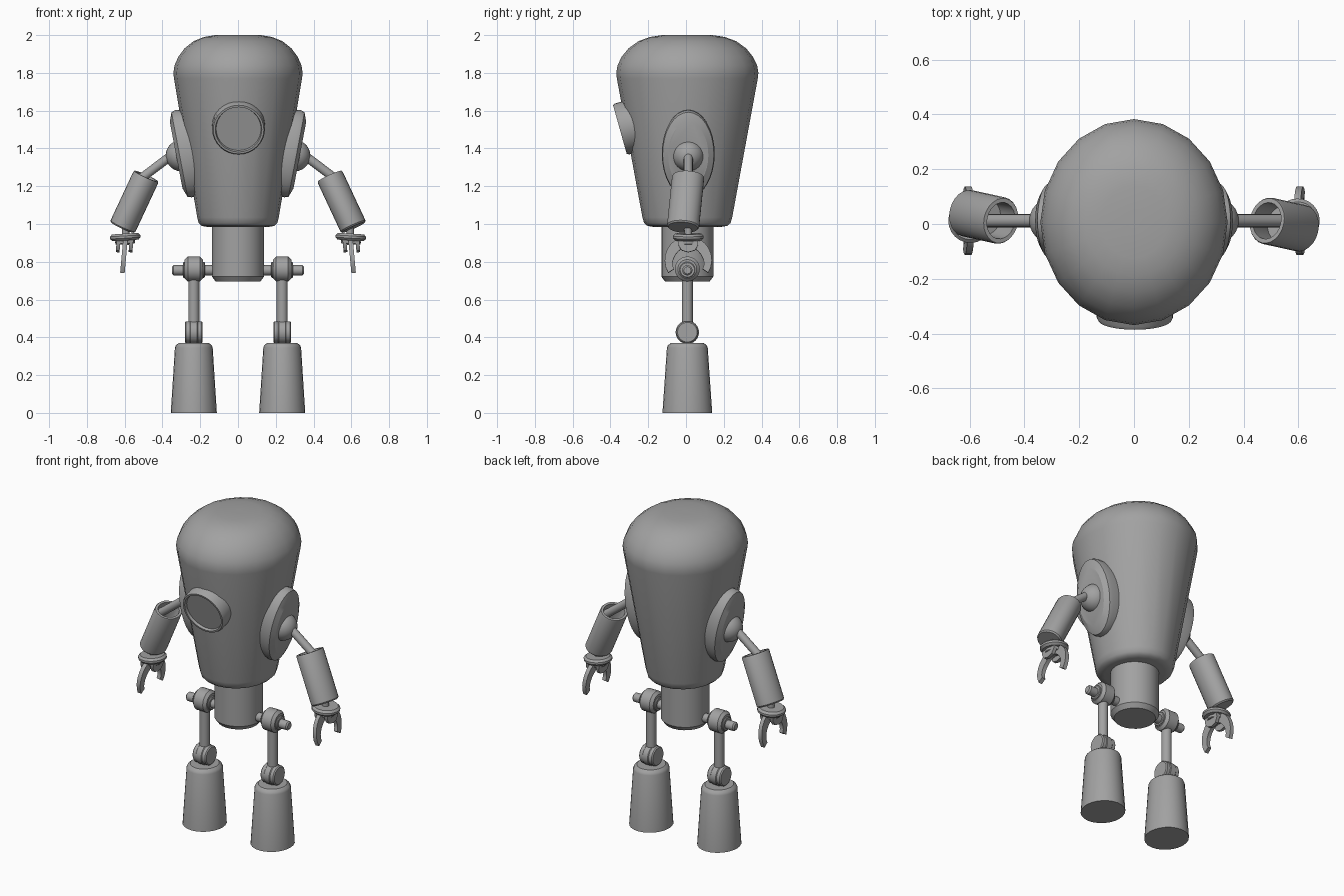
import bpy, bmesh, math
from mathutils import Matrix, Vector

if "Cube" in bpy.data.objects:
    bpy.data.objects.remove(bpy.data.objects["Cube"], do_unlink=True)

grey = bpy.data.materials.new("metal_grey")
grey.use_nodes = True
grey.diffuse_color = (0.36, 0.36, 0.36, 1)
grey.node_tree.nodes["Principled BSDF"].inputs["Base Color"].default_value = (0.36, 0.36, 0.36, 1)
MID = 0.007  # depth of the centre line


def finish(name, bm, matrix, angle=35):
    bmesh.ops.recalc_face_normals(bm, faces=bm.faces)
    mesh = bpy.data.meshes.new(name)
    bm.to_mesh(mesh)
    bm.free()
    mesh.transform(matrix)
    mesh.materials.append(grey)
    ob = bpy.data.objects.new(name, mesh)
    bpy.context.collection.objects.link(ob)
    bpy.ops.object.select_all(action='DESELECT')
    ob.select_set(True)
    bpy.context.view_layer.objects.active = ob
    bpy.ops.object.shade_smooth_by_angle(angle=math.radians(angle))
    return ob


def lathe(name, profile, at=(0, MID, 0), axis=(0, 0, 1), sx=1, sy=1, segs=24, base=None, angle=35):
    """Spin (radius, height) points about an axis; both ends are capped."""
    bm = bmesh.new()
    rings = []
    for r, h in profile:
        turns = [2 * math.pi * i / segs for i in range(segs)]
        rings.append([bm.verts.new((r * sx * math.sin(a), r * sy * math.cos(a), h)) for a in turns])
    for low, high in zip(rings, rings[1:]):
        for i in range(segs):
            j = (i + 1) % segs
            bm.faces.new((low[i], low[j], high[j], high[i]))
    bm.faces.new(rings[0])
    bm.faces.new(rings[-1])
    rot = Vector(axis).to_track_quat('Z', 'Y').to_matrix().to_4x4()
    place = Matrix.Translation(at) @ rot
    return finish(name, bm, (base or Matrix()) @ place, angle)


def drum(r, length, bevel):
    """Profile of a cylinder with bevelled rims, centred on its origin."""
    h = length / 2
    return [(r - bevel, -h), (r, bevel - h), (r, h - bevel), (r - bevel, h)]


def rod(name, a, b, r, base=None):
    a, b = Vector(a), Vector(b)
    return lathe(name, [(r, 0), (r, (b - a).length)], a, b - a, segs=16, base=base)


def plate(name, outline, thickness, matrix):
    """Extrude a (y, z) outline along x."""
    bm = bmesh.new()
    face = bm.faces.new([bm.verts.new((-thickness / 2, y, z)) for y, z in outline])
    extra = bmesh.ops.extrude_face_region(bm, geom=[face])
    moved = [v for v in extra["geom"] if isinstance(v, bmesh.types.BMVert)]
    bmesh.ops.translate(bm, verts=moved, vec=(thickness, 0, 0))
    return finish(name, bm, matrix)


# Body, pelvis and hip axle
lathe("body", [(0.165, 0.985), (0.192, 0.99), (0.208, 1.005), (0.216, 1.035), (0.339, 1.77),
               (0.342, 1.80), (0.336, 1.84), (0.316, 1.885), (0.283, 1.93), (0.235, 1.968),
               (0.18, 1.99), (0.12, 2.0), (0.02, 2.0)], sy=1.1, segs=20)
lathe("pelvis", [(0.118, 0.695), (0.138, 0.722), (0.138, 1.02)])
lathe("hip_axle", drum(0.027, 0.70, 0.008), (0, MID, 0.755), (1, 0, 0))

# Porthole: raised rim with a recessed pane
lathe("porthole", [(0.14, -0.11), (0.14, -0.012), (0.134, 0), (0.123, 0), (0.119, -0.015)],
      (0.003, -0.35, 1.50), (0, -0.963, -0.27), segs=32)

# Legs
for side, s in (("left", 1), ("right", -1)):
    x = s * 0.234
    lathe(side + "_hip_joint", drum(0.066, 0.096, 0.016), (x, MID, 0.762), (1, 0, 0))
    for e in (-1, 1):
        lathe(side + "_hip_washer", drum(0.042, 0.012, 0.004), (x + e * 0.052, MID, 0.757), (1, 0, 0))
    rod(side + "_shin", (x, MID, 0.43), (x, MID, 0.74), 0.029)
    lathe(side + "_knee_joint", drum(0.058, 0.094, 0.006), (x, MID, 0.427), (1, 0, 0))
    lathe(side + "_knee_band", drum(0.062, 0.05, 0.008), (x, MID, 0.427), (1, 0, 0))
    lathe(side + "_foot", [(0.122, 0), (0.1, 0.345), (0.095, 0.358), (0.08, 0.37)],
          (x, MID, 0), sy=1.08)

# Claw outline: a crescent that opens downward
STEPS = 16
sweep = [math.radians(-32 + 244 * i / STEPS) for i in range(STEPS + 1)]
outer = [(0.125 * math.cos(a), 0.127 * math.sin(a)) for a in sweep]
inner = [((0.082 - 0.014 * math.sin(a)) * math.cos(a), 0.078 * math.sin(a) - 0.006) for a in sweep]
claw = outer + inner[::-1]
lug = [(0.052, 0.03), (0.052, 0), (0.035, -0.028), (0, -0.038),
       (-0.035, -0.028), (-0.052, 0), (-0.052, 0.03)]

# Arms: the second is the first turned half way round the body
for side, turn in (("left", 0), ("right", math.pi)):
    base = Matrix.Translation((0, 0.012, 0)) @ Matrix.Rotation(turn, 4, 'Z')
    lathe(side + "_shoulder_plate", [(0.97, -0.07), (1, -0.01), (0.97, 0.012), (0.76, 0.03)],
          (0.298, 0, 1.37), (0.982, 0, -0.187), sx=0.14, sy=0.235, segs=32, base=base, angle=25)
    ball = [(0.083 * math.cos(math.radians(a)), 0.083 * math.sin(math.radians(a)))
            for a in range(-85, 86, 10)]
    lathe(side + "_shoulder_ball", ball, (0.300, 0, 1.362), base=base)
    rod(side + "_upper_arm", (0.33, 0, 1.38), (0.535, 0, 1.225), 0.024, base)
    # Hollow sleeve, open at the elbow
    lathe(side + "_forearm", [(0.92, 0), (1, 0.008), (1, 0.292), (0.96, 0.30), (0.78, 0.30),
                              (0.74, 0.18)],
          (0.612, -0.028, 0.982), (-0.127, 0.028, 0.272), sx=0.086, sy=0.072, base=base)
    # Wrist, cuff and gripper
    rod(side + "_wrist", (0.592, -0.002, 1.01), (0.597, 0, 0.89), 0.02, base)
    lathe(side + "_cuff", drum(0.081, 0.036, 0.012), (0.597, 0, 0.931), (0.06, 0, 1), base=base)
    lathe(side + "_hub", drum(0.052, 0.02, 0.003), (0.598, 0, 0.904), (0.06, 0, 1), base=base)
    tilt = Matrix.Rotation(-0.09, 4, 'Y')
    for e in (-1, 1):
        plate(side + "_gripper_lug", lug, 0.02,
              base @ Matrix.Translation((0.600 + e * 0.034, 0, 0.888)) @ tilt)
    plate(side + "_claw", claw, 0.024, base @ Matrix.Translation((0.606, 0, 0.808)) @ tilt)
